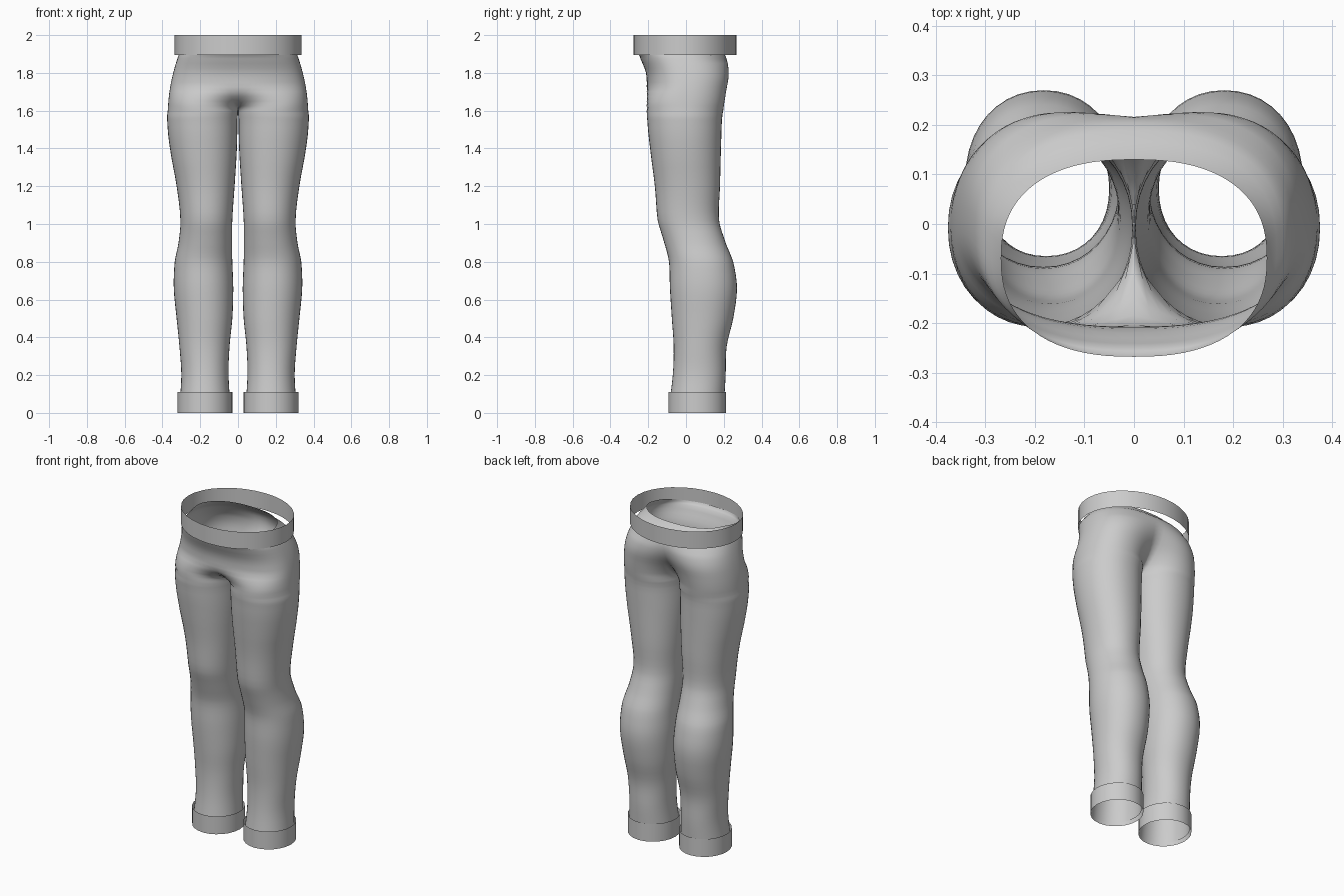
import bpy
import bmesh
import math

SIDES = 40    # points around each ring
STEPS = 4     # rings between two measured rows
CROTCH = 1.6

cube = bpy.data.objects.get("Cube")
if cube:
    bpy.data.objects.remove(cube, do_unlink=True)

cloth = bpy.data.materials.new("grey_cloth")
cloth.use_nodes = True
grey = (0.6, 0.6, 0.6, 1)
cloth.diffuse_color = grey
cloth.node_tree.nodes["Principled BSDF"].inputs["Base Color"].default_value = grey

# Trouser outline rows: height, inner x, outer x, front y, back y
ROWS = [
    (0.02, 0.04, 0.31, -0.09, 0.2),
    (0.2, 0.05, 0.3, -0.07, 0.21),
    (0.35, 0.045, 0.31, -0.065, 0.215),
    (0.5, 0.03, 0.325, -0.075, 0.25),
    (0.66, 0.025, 0.34, -0.085, 0.27),
    (0.8, 0.03, 0.335, -0.09, 0.25),
    (0.9, 0.032, 0.315, -0.115, 0.21),
    (1.02, 0.03, 0.305, -0.15, 0.175),
    (1.2, 0.018, 0.325, -0.165, 0.18),
    (1.4, 0.006, 0.36, -0.19, 0.185),
    (1.55, 0.003, 0.375, -0.205, 0.19),
    (CROTCH, 0, 0.372, -0.208, 0.197),
    (1.7, 0, 0.363, -0.208, 0.212),
    (1.8, 0, 0.343, -0.212, 0.226),
    (1.9, 0, 0.312, -0.25, 0.205),
    (1.97, 0, 0.268, -0.268, 0.13),
]


def smooth_value(a, b, c, d, t):
    """Catmull-Rom value between b and c."""
    return b + t / 2 * (c - a + t * (2 * a - 5 * b + 4 * c - d
                                     + t * (3 * (b - c) + d - a)))


def dense_rows():
    last = len(ROWS) - 1
    for i in range(last):
        picks = [ROWS[min(max(k, 0), last)] for k in range(i - 1, i + 3)]
        for s in range(STEPS):
            t = s / STEPS
            row = [smooth_value(*column, t) for column in zip(*picks)]
            # heights stay linear so that rings never cross
            row[0] = picks[1][0] + t * (picks[2][0] - picks[1][0])
            yield row
    yield ROWS[last]


def rounded(angle, power):
    """Unit superellipse point."""
    c, s = math.cos(angle), math.sin(angle)
    return (math.copysign(abs(c) ** (2 / power), c),
            math.copysign(abs(s) ** (2 / power), s))


def ring(z, inner, outer, front, back):
    """Half-body ring, from the inner front seam around to the inner back seam."""
    rise = max(z - CROTCH, 0)
    front_mix = min(rise / 0.12, 1) ** 0.5
    back_mix = min(rise / 0.3, 1) ** 0.5
    if z > 1.85:
        back_mix = min(back_mix + (z - 1.85) * 2, 1)
    inner = 0 if rise else max(inner, 0)
    mid, depth = (front + back) / 2, (back - front) / 2
    points = []
    for i in range(SIDES + 1):
        t = i / SIDES
        leg = rounded((2 * t - 1) * math.pi, 2.1)
        body = rounded((t - 0.5) * math.pi, 2.4)
        mix = front_mix if t < 0.5 else back_mix
        leg_x = (inner + outer) / 2 + leg[0] * (outer - inner) / 2
        x = leg_x + mix * (body[0] * outer - leg_x)
        y = leg[1] + mix * (body[1] - leg[1])
        points.append([x, y])
    # fit the ring to the measured front and back
    low = -min(p[1] for p in points)
    high = max(p[1] for p in points)
    for p in points:
        p[1] = mid + depth * p[1] / (low if p[1] < 0 else high)
    # the waist edge dips at the front
    dip = 0.05 * max(z - 1.9, 0) / 0.07
    return [(x, y, z - dip * min(max(-y / 0.25, 0), 1)) for x, y in points]


def finish(name, bm, mirrored):
    bmesh.ops.remove_doubles(bm, verts=bm.verts, dist=0.0001)
    bmesh.ops.recalc_face_normals(bm, faces=bm.faces)
    mesh = bpy.data.meshes.new(name)
    bm.to_mesh(mesh)
    bm.free()
    mesh.materials.append(cloth)
    obj = bpy.data.objects.new(name, mesh)
    bpy.context.collection.objects.link(obj)
    bpy.ops.object.select_all(action='DESELECT')
    obj.select_set(True)
    bpy.context.view_layer.objects.active = obj
    bpy.ops.object.shade_smooth_by_angle(angle=math.radians(50))
    if mirrored:
        mirror = obj.modifiers.new("Mirror", 'MIRROR')
        mirror.merge_threshold = 0.0005
    return obj


def loft(rings):
    bm = bmesh.new()
    loops = [[bm.verts.new(p) for p in r] for r in rings]
    for a, b in zip(loops, loops[1:]):
        for i in range(len(a) - 1):
            bm.faces.new((a[i], a[i + 1], b[i + 1], b[i]))
    return bm


def band(name, center, radii, bottom, top, sides, mirrored=False):
    """Open flat band with no thickness."""
    rings = []
    for z in (bottom, top):
        angles = [math.tau * i / sides for i in range(sides + 1)]
        rings.append([(center[0] + radii[0] * math.cos(a),
                       center[1] + radii[1] * math.sin(a), z) for a in angles])
    return finish(name, loft(rings), mirrored)


# Trousers: one lofted half, mirrored
finish("trousers", loft([ring(*row) for row in dense_rows()]), True)

# Waistband and ankle cuffs
band("waistband", (0, -0.005), (0.335, 0.272), 1.895, 2, 32)
band("ankle_cuffs", (0.175, 0.06), (0.145, 0.153), 0, 0.11, 24, True)
